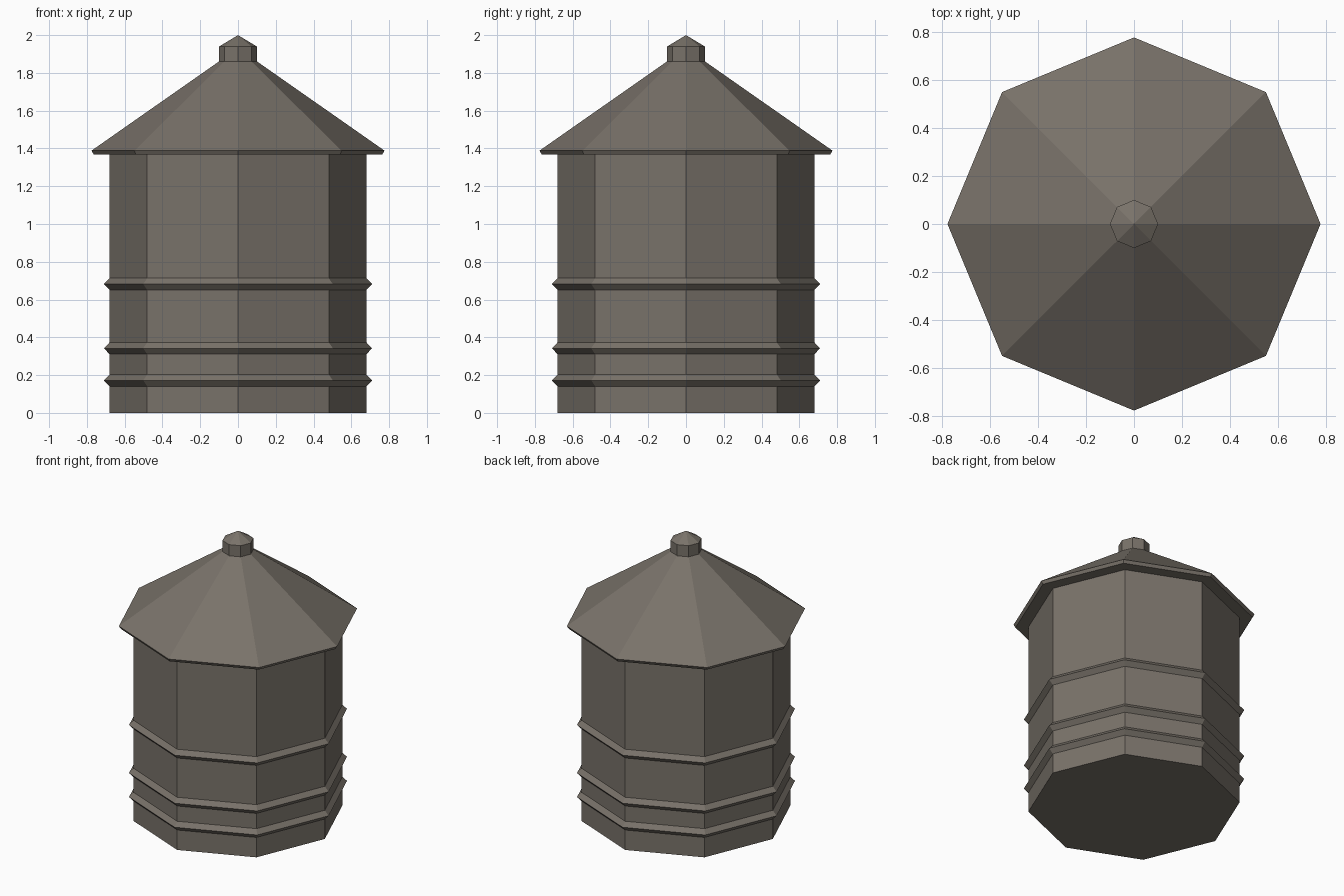
import bpy
import bmesh
from math import cos, sin, pi

SIDES = 8

cube = bpy.data.objects.get("Cube")
if cube:
    bpy.data.objects.remove(cube, do_unlink=True)

# Single weathered grey-brown colour
colour = (0.19, 0.168, 0.142, 1)
wood = bpy.data.materials.new("weathered_grey_brown")
wood.use_nodes = True
wood.diffuse_color = colour
bsdf = next(n for n in wood.node_tree.nodes if n.type == "BSDF_PRINCIPLED")
bsdf.inputs["Base Color"].default_value = colour


def lathe(name, profile):
    """Octagonal solid from (radius, height) pairs, listed bottom to top."""
    bm = bmesh.new()
    rings = []
    for r, z in profile:
        if r == 0:
            rings.append([bm.verts.new((0, 0, z))] * SIDES)
        else:
            rings.append([bm.verts.new((r * cos(2 * pi * i / SIDES),
                                        r * sin(2 * pi * i / SIDES), z))
                          for i in range(SIDES)])
    for low, high in zip(rings, rings[1:]):
        for i in range(SIDES):
            j = (i + 1) % SIDES
            corners = dict.fromkeys((low[i], low[j], high[j], high[i]))
            bm.faces.new(list(corners))
    # Close the open ends
    if profile[0][0] > 0:
        bm.faces.new(rings[0][::-1])
    if profile[-1][0] > 0:
        bm.faces.new(rings[-1])
    bmesh.ops.recalc_face_normals(bm, faces=bm.faces)
    mesh = bpy.data.meshes.new(name)
    bm.to_mesh(mesh)
    bm.free()
    mesh.materials.append(wood)
    obj = bpy.data.objects.new(name, mesh)
    bpy.context.collection.objects.link(obj)
    return obj


# Tank wall with three pointed hoops
wall, hoop, half = 0.68, 0.71, 0.031
tank = [(wall, 0)]
for z in (0.172, 0.342, 0.682):
    tank += [(wall, z - half), (hoop, z), (wall, z + half)]
tank.append((wall, 1.367))
lathe("tank", tank)

# Roof with a thin tapered eave
lathe("roof", [(0.763, 1.367), (0.776, 1.388), (0.09, 1.868)])

# Cap with a pointed top
lathe("roof_cap", [(0.1, 1.86), (0.1, 1.94), (0, 2.0)])
